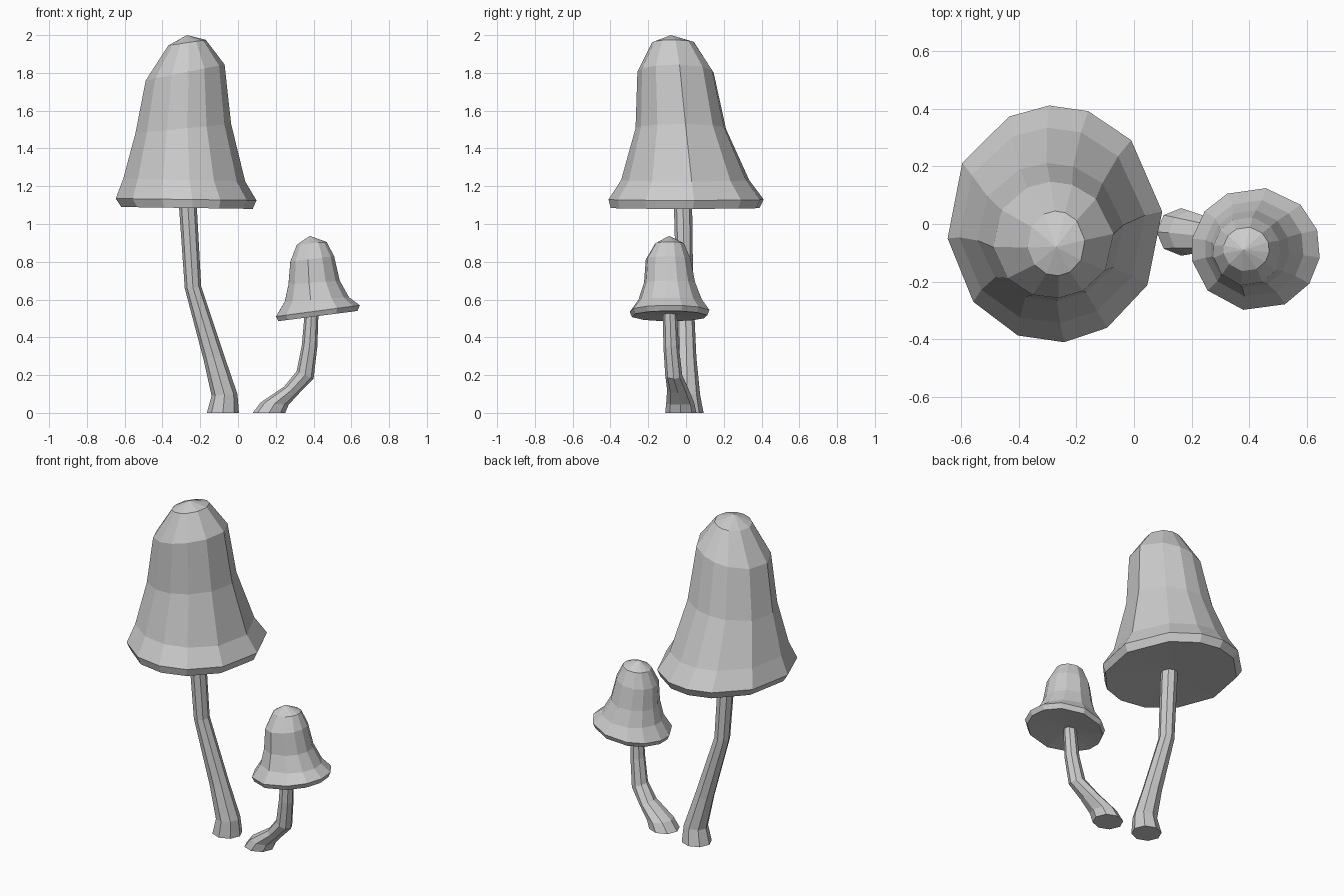
import bpy, bmesh
from math import sin, cos, radians


def loft(name, rings, angles, bottom=None, top=None):
    """Rings are (x0, z0, x1, z1, y0, y1): tilted ellipses joined bottom to top.
    Ends close with a fan to a pole point, or with a flat face."""
    bm = bmesh.new()
    loops = []
    for x0, z0, x1, z1, y0, y1 in rings:
        loop = []
        for a in angles:
            c, s = cos(radians(a)), sin(radians(a))
            loop.append(bm.verts.new(((x0 + x1) / 2 + (x1 - x0) / 2 * c,
                                      (y0 + y1) / 2 + (y1 - y0) / 2 * s,
                                      (z0 + z1) / 2 + (z1 - z0) / 2 * c)))
        loops.append(loop)
    n = len(angles)
    for lo, hi in zip(loops, loops[1:]):
        for i in range(n):
            j = (i + 1) % n
            bm.faces.new((lo[i], lo[j], hi[j], hi[i]))
    for loop, pole in ((loops[0], bottom), (loops[-1], top)):
        if pole:
            p = bm.verts.new(pole)
            for i in range(n):
                bm.faces.new((loop[i], loop[(i + 1) % n], p))
        else:
            bm.faces.new(loop)
    bmesh.ops.recalc_face_normals(bm, faces=bm.faces)
    me = bpy.data.meshes.new(name)
    bm.to_mesh(me)
    bm.free()
    ob = bpy.data.objects.new(name, me)
    bpy.context.collection.objects.link(ob)
    return ob


octagon = [i * 45 for i in range(8)]

# Tall mushroom: bell cap with a flared rim
loft("large_cap", [
    (-.62, 1.09, .08, 1.08, -.40, .39),
    (-.65, 1.135, .10, 1.125, -.412, .412),
    (-.61, 1.24, .04, 1.225, -.345, .335),
    (-.545, 1.48, -.035, 1.53, -.268, .212),
    (-.49, 1.76, -.07, 1.845, -.258, .147),
    (-.37, 1.945, -.17, 1.975, -.18, .045),
], [6, 45, 72, 93, 115, 149, 187, 221, 250, 275, 299, 329],
    bottom=(-.27, -.01, 1.10), top=(-.27, -.08, 2.0))

# Tall mushroom: bent stem
loft("large_stem", [
    (-.165, 0, .005, 0, -.07, .093),
    (-.14, .09, -.003, .10, -.06, .075),
    (-.182, .28, -.075, .31, -.05, .055),
    (-.282, .66, -.195, .67, -.052, .038),
    (-.315, 1.13, -.22, 1.13, -.065, .032),
], octagon)

# Small mushroom: cap tipped down to the left
loft("small_cap", [
    (.21, .485, .635, .54, -.29, .115),
    (.198, .51, .647, .57, -.302, .127),
    (.245, .59, .59, .612, -.255, .085),
    (.265, .68, .54, .70, -.225, .05),
    (.275, .80, .51, .83, -.215, .025),
    (.31, .89, .47, .905, -.165, -.01),
], [-8, 18, 46, 81, 116, 142, 170, 191, 222, 259, 297, 326],
    bottom=(.41, -.088, .525), top=(.38, -.09, .937))

# Small mushroom: stem curving out from a wide foot
loft("small_stem", [
    (.078, 0, .25, 0, -.11, .055),
    (.12, .055, .268, .043, -.105, .045),
    (.245, .14, .325, .105, -.10, .015),
    (.31, .22, .40, .18, -.11, -.02),
    (.338, .36, .42, .35, -.12, -.038),
    (.356, .56, .427, .56, -.122, -.05),
], octagon)
